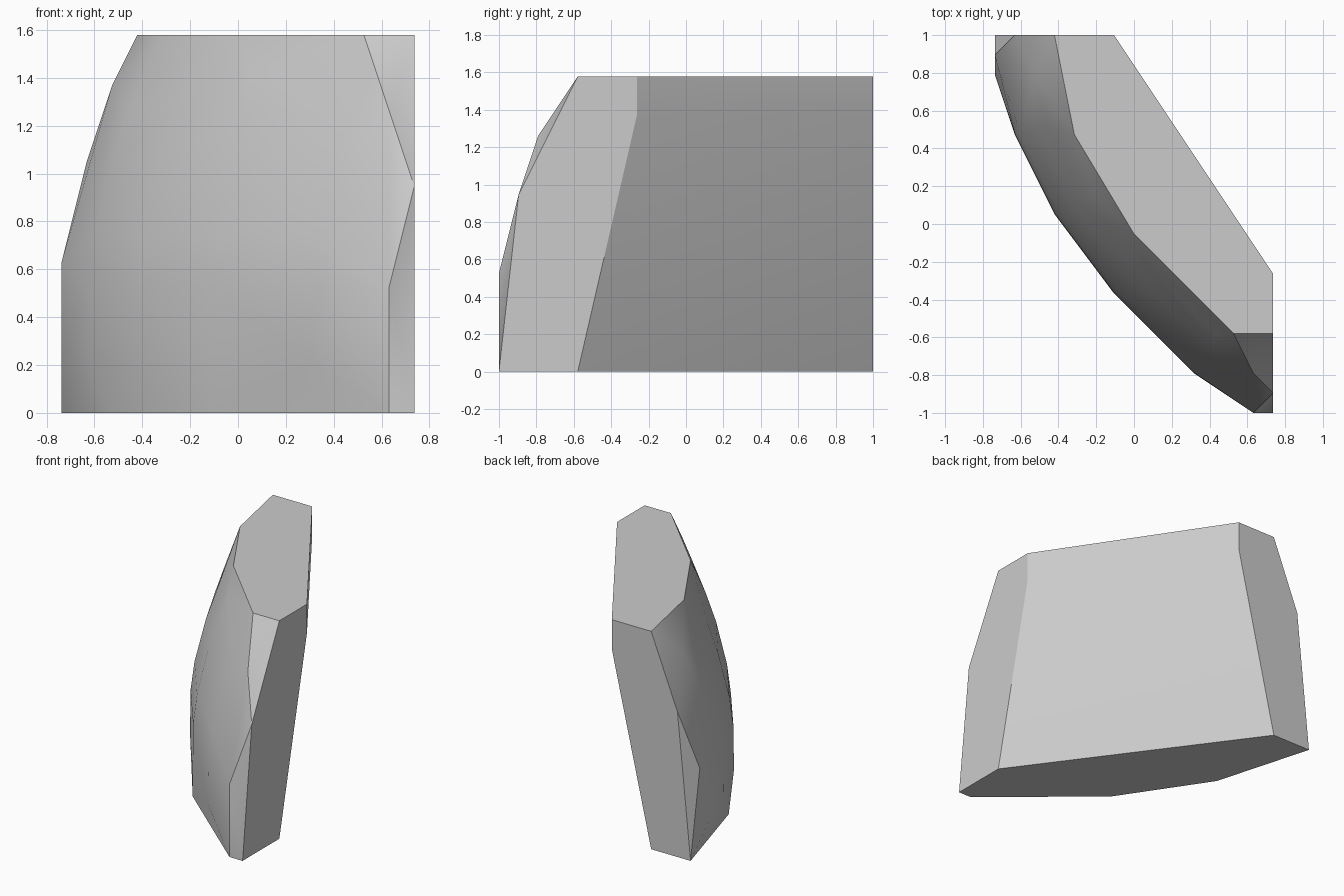
import bpy
import bmesh
import math
from mathutils import Vector

if "Cube" in bpy.data.objects:
    bpy.data.objects.remove(bpy.data.objects["Cube"], do_unlink=True)

UNIT = 2 / 19      # the chunk is 14 x 19 x 15 units
HEIGHT = 15


def level(z, outline):
    return [(x, y, z) for x, y in outline]


# Flat underside and flat top
points = level(0, [(7, 0), (6, 0), (-1, 6), (-5, 12), (-7, 19), (-4, 19), (7, 4)])
points += level(HEIGHT, [(-4, 19), (-3, 14), (0, 9), (5, 4), (7, 4), (7, 7), (-1, 19)])

# Upper kink of the sloping back, then the chipped right and left ends
points += level(13, [(7, 7), (-1, 19)])
points += [(6, 0, 5), (7, 1, 9), (6, 2, 12)]
points += [(-7, 17, 2), (-7, 18, 6), (-6, 19, 10), (-5, 17, 13)]

# Rounded front: columns that lean back progressively towards the top
columns = [
    ((-6, 14), (-3.1, 14.7)),
    ((-4, 10), (-1.3, 11.2)),
    ((-1, 6), (1, 8)),
    ((3, 2), (4.5, 4.5)),
]
for base, top in columns:
    for z in (2, 5, 7, 10, 12, 13.5):
        lean = max(0, (z - 4.3) / (HEIGHT - 4.3)) ** 1.7
        x, y = Vector(base).lerp(Vector(top), lean)
        points.append((x, y, z))

# Wrap the points into a closed solid
bm = bmesh.new()
for x, y, z in points:
    bm.verts.new(Vector((x, y - 9.5, z)) * UNIT)
bmesh.ops.convex_hull(bm, input=bm.verts[:])
bmesh.ops.delete(bm, geom=[v for v in bm.verts if not v.link_faces], context='VERTS')
bmesh.ops.dissolve_limit(bm, angle_limit=math.radians(0.5),
                         verts=bm.verts[:], edges=bm.edges[:])
bmesh.ops.recalc_face_normals(bm, faces=bm.faces[:])

# Smooth shading with crisp edges
for face in bm.faces:
    face.smooth = True
for edge in bm.edges:
    edge.smooth = edge.calc_face_angle(0) < math.radians(30)

mesh = bpy.data.meshes.new("stone_chunk")
bm.to_mesh(mesh)
bm.free()
chunk = bpy.data.objects.new("stone_chunk", mesh)
bpy.context.collection.objects.link(chunk)

# Plain grey stone
grey = bpy.data.materials.new("light_grey")
grey.use_nodes = True
colour = (0.6, 0.6, 0.6, 1)
grey.diffuse_color = colour
grey.node_tree.nodes["Principled BSDF"].inputs["Base Color"].default_value = colour
mesh.materials.append(grey)
